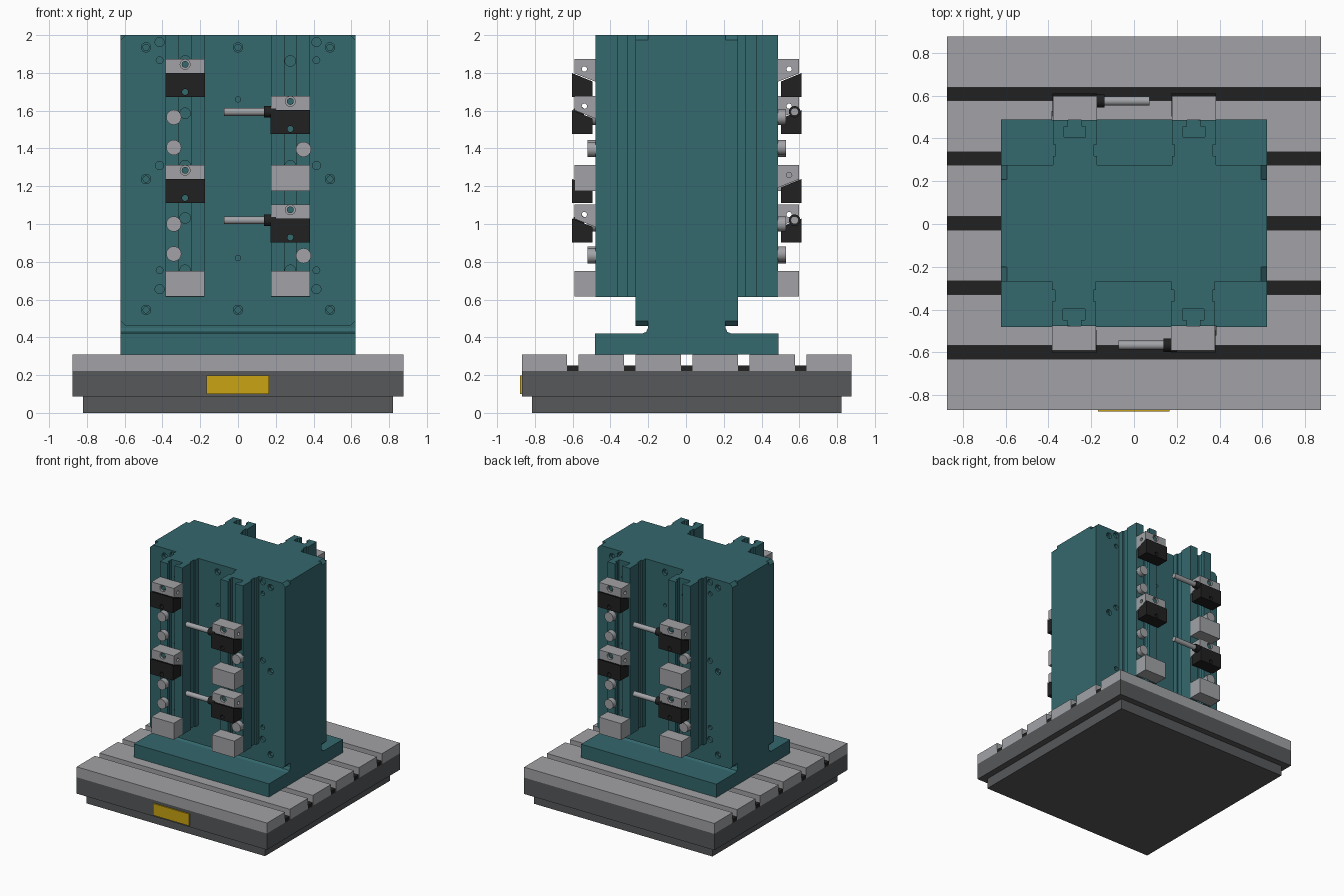
import bpy, bmesh, math
from mathutils import Matrix

if "Cube" in bpy.data.objects:
    bpy.data.objects.remove(bpy.data.objects["Cube"])

YC = 0.004  # y centre of table and tower


def material(name, rgb):
    m = bpy.data.materials.new(name)
    m.diffuse_color = (*rgb, 1)
    m.use_nodes = True
    m.node_tree.nodes["Principled BSDF"].inputs["Base Color"].default_value = m.diffuse_color
    return m


TEAL = material("teal_casting", (0.034, 0.138, 0.153))
GREY = material("light_steel", (0.36, 0.365, 0.385))
DARK = material("dark_grey", (0.095, 0.098, 0.102))
BLACK = material("black", (0.015, 0.015, 0.015))
YELLOW = material("yellow", (0.58, 0.37, 0.006))

FRAME = Matrix.Translation((0, YC, 0))  # current placement, turned for the back


def finish(name, bm, mat, frame=None):
    bmesh.ops.recalc_face_normals(bm, faces=bm.faces)
    bm.transform(FRAME if frame is None else frame)
    me = bpy.data.meshes.new(name)
    bm.to_mesh(me)
    bm.free()
    ob = bpy.data.objects.new(name, me)
    bpy.context.collection.objects.link(ob)
    if mat:
        me.materials.append(mat)
    return ob


def prism(name, pts, axis, a, b, mat):
    """Extrude a 2D outline along an axis from a to b."""
    put = {"x": lambda u, v, h: (h, u, v),
           "y": lambda u, v, h: (u, h, v),
           "z": lambda u, v, h: (u, v, h)}[axis]
    bm = bmesh.new()
    lo = [bm.verts.new(put(u, v, a)) for u, v in pts]
    hi = [bm.verts.new(put(u, v, b)) for u, v in pts]
    bm.faces.new(lo)
    bm.faces.new(hi)
    n = len(pts)
    for i in range(n):
        j = (i + 1) % n
        bm.faces.new((lo[i], lo[j], hi[j], hi[i]))
    return finish(name, bm, mat)


def box(name, x0, x1, y0, y1, z0, z1, mat):
    return prism(name, [(x0, y0), (x1, y0), (x1, y1), (x0, y1)], "z", z0, z1, mat)


def cylinders(name, spots, axis, a, b, mat, seg=24):
    """Spots are (u, v, radius) circles, all extruded along one axis."""
    bm = bmesh.new()
    for u, v, r in spots:
        if axis == "y":
            m = Matrix.Translation((u, (a + b) / 2, v)) @ Matrix.Rotation(math.pi / 2, 4, "X")
        else:
            m = Matrix.Translation(((a + b) / 2, u, v)) @ Matrix.Rotation(math.pi / 2, 4, "Y")
        bmesh.ops.create_cone(bm, cap_ends=True, segments=seg, radius1=r,
                              radius2=r, depth=b - a, matrix=m)
    ob = finish(name, bm, mat)
    if mat:
        bpy.context.view_layer.objects.active = ob
        ob.select_set(True)
        bpy.ops.object.shade_smooth_by_angle(angle=math.radians(35))
        ob.select_set(False)
    return ob


def drill(ob, spots, axis, a, b):
    cutter = cylinders("hole_cutter", spots, axis, a, b, None)
    mod = ob.modifiers.new("holes", "BOOLEAN")
    mod.operation, mod.solver, mod.object = "DIFFERENCE", "EXACT", cutter
    bpy.context.view_layer.objects.active = ob
    bpy.ops.object.modifier_apply(modifier=mod.name)
    bpy.data.objects.remove(cutter)


# Machine table
box("table_foot", -0.82, 0.82, -0.82, 0.82, 0, 0.087, DARK)
box("table_body", -0.875, 0.875, -0.873, 0.873, 0.087, 0.223, DARK)
slots = [i * 0.302 for i in range(-2, 3)]
edges = [-0.873] + [s + d for s in slots for d in (-0.031, 0.031)] + [0.873]
for i in range(6):
    box("table_bar", -0.875, 0.875, edges[2 * i], edges[2 * i + 1], 0.223, 0.31, GREY)
for s in slots:
    box("slot_floor", -0.874, 0.874, s - 0.031, s + 0.031, 0.223, 0.25, BLACK)
box("front_plate", -0.168, 0.165, -0.882, -0.873, 0.1, 0.198, YELLOW)

# Tower foot, fillet and core in one profile
half = [(0.485, 0.31), (0.485, 0.42), (0.237, 0.42), (0.215, 0.428), (0.205, 0.45), (0.205, 2)]
prism("tower_core", half + [(-y, z) for y, z in reversed(half)], "x", -0.622, 0.622, TEAL)

# Outlines for the working sides
C = 0.027
plate = [(-0.622, 0.46 + C), (-0.622 + C, 0.46), (0.622 - C, 0.46), (0.622, 0.46 + C),
         (0.622, 2 - C), (0.622 - C, 2), (-0.622 + C, 2), (-0.622, 2 - C)]
rail_half = [(0.103, -0.26), (0.103, -0.313), (0.09, -0.313), (0.09, -0.367), (0.103, -0.367),
             (0.103, -0.482), (0.032, -0.482), (0.032, -0.452), (0.051, -0.452), (0.051, -0.402)]

bores = [(x, z, 0.025) for x in (-0.487, 0, 0.487) for z in (0.545, 1.238, 1.935)
         if x or z != 1.238]
pins = [(s * 0.415, z, r) for s in (-1, 1)
        for z, r in ((1.963, 0.024), (1.867, 0.018), (1.31, 0.022), (0.755, 0.018), (0.655, 0.024))]
pins += [(0, 1.66, 0.014), (0, 0.82, 0.014)]
screw_z = [0.755 + i * 0.277 for i in range(5)]


def clamp(x, top):
    """Steel block with a sloping underside and a black jaw below it."""
    block = prism("clamp_block", [(-0.595, top), (-0.482, top), (-0.482, top - 0.12),
                                  (-0.595, top - 0.075)], "x", x - 0.103, x + 0.103, GREY)
    drill(block, [(-0.542, top - 0.053, 0.014)], "x", x - 0.2, x + 0.2)
    drill(block, [(x, top - 0.028, 0.026)], "y", -0.62, -0.575)
    cylinders("clamp_screw", [(x, top - 0.028, 0.018)], "y", -0.585, -0.57, TEAL)
    jaw = prism("clamp_jaw", [(-0.607, top - 0.074), (-0.5, top - 0.118), (-0.5, top - 0.2),
                              (-0.607, top - 0.2)], "x", x - 0.104, x + 0.104, BLACK)
    drill(jaw, [(x, top - 0.174, 0.016)], "y", -0.7, -0.45)


# Front and back sides are the same, turned by half a circle
for turn in (0, 1):
    FRAME = Matrix.Translation((0, YC, 0)) @ Matrix.Rotation(math.pi * turn, 4, "Z")
    wall = prism("tower_wall", plate, "y", -0.272, -0.2, TEAL)
    drill(wall, bores + pins, "y", -0.3, -0.25)
    drill(wall, [(x, z, 0.016) for x, z, r in bores], "y", -0.3, -0.22)

    for x in (-0.28, 0.277):
        outline = [(x + u, v) for u, v in rail_half] + [(x - u, v) for u, v in reversed(rail_half)]
        rail = prism("slotted_rail", outline, "z", 0.613, 2, TEAL)
        drill(rail, [(x, z, 0.028) for z in screw_z], "y", -0.5, -0.38)
        box("bottom_stop", x - 0.103, x + 0.103, -0.595, -0.482, 0.615, 0.752, GREY)

    # Left rail: two clamps; right rail: two clamps with side rods and a stop
    clamp(-0.28, 1.873)
    clamp(-0.28, 1.312)
    box("middle_stop", 0.174, 0.38, -0.595, -0.482, 1.175, 1.312, GREY)
    for top in (1.677, 1.103):
        clamp(0.277, top)
        z = top - 0.083
        cylinders("side_rod", [(-0.571, z, 0.021)], "x", -0.073, 0.14, GREY)
        cylinders("rod_nut", [(-0.571, z, 0.031)], "x", 0.137, 0.2, BLACK, 12)

    # Round rest buttons
    cylinders("rest_buttons", [(-0.34, z, 0.04) for z in (1.565, 1.405, 1.0, 0.842)]
              + [(0.347, z, 0.04) for z in (1.395, 0.832)], "y", -0.525, -0.48, GREY)
